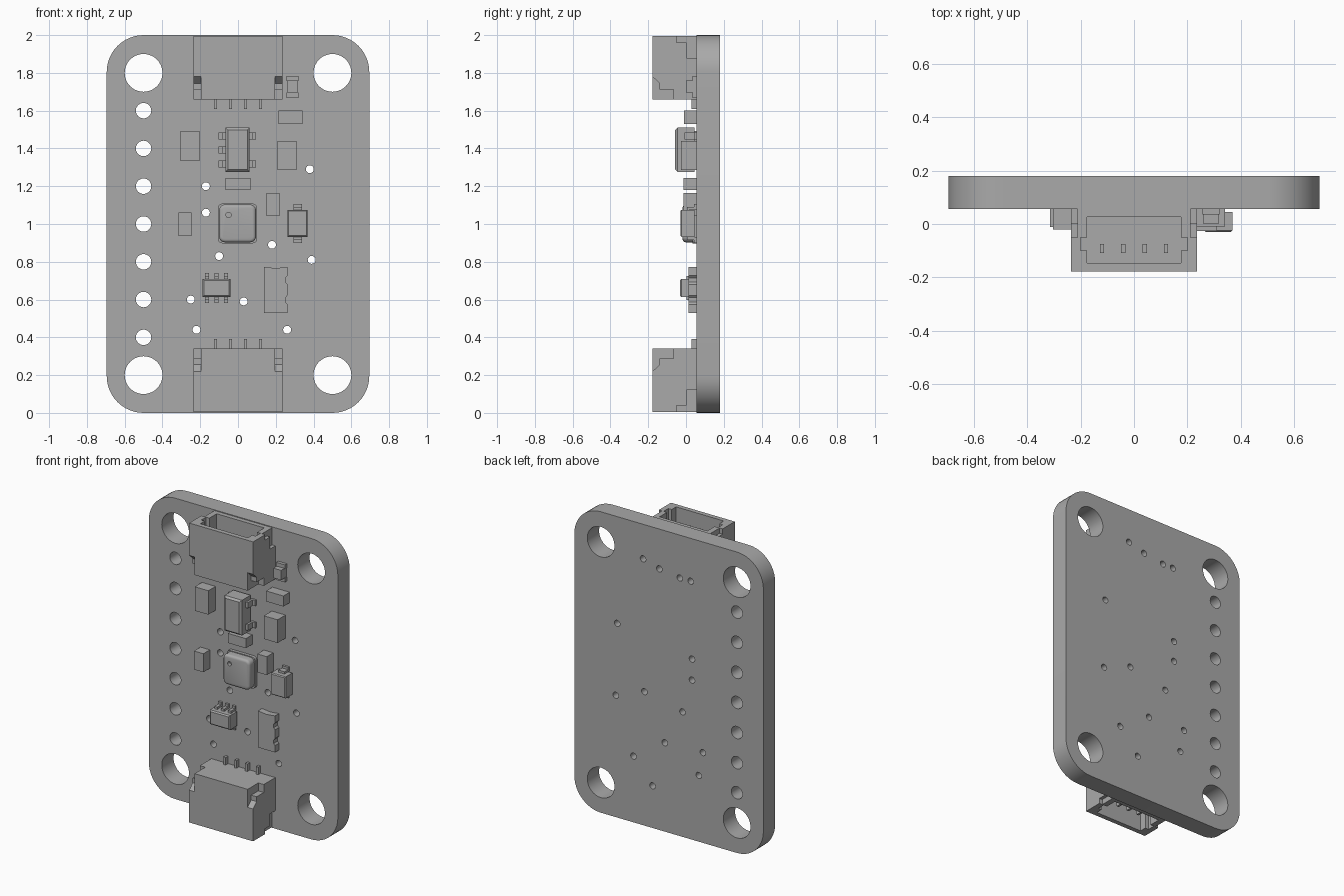
import bpy, bmesh
from math import cos, sin, pi
from mathutils import Matrix

old = bpy.data.objects.get("Cube")
if old:
    bpy.data.objects.remove(old, do_unlink=True)

GREY = (0.4, 0.4, 0.4, 1)
mat = bpy.data.materials.new("plain grey")
mat.use_nodes = True
mat.diffuse_color = GREY
mat.node_tree.nodes["Principled BSDF"].inputs["Base Color"].default_value = GREY

FACE = 0.056    # front surface of the board
BACK = 0.18


def prism(bm, axis, pts, a, b):
    """Extrude a 2D outline along an axis: x -> (y,z), y -> (x,z), z -> (x,y)."""
    def place(p, t):
        return {"x": (t, p[0], p[1]), "y": (p[0], t, p[1]), "z": (p[0], p[1], t)}[axis]
    lo = [bm.verts.new(place(p, a)) for p in pts]
    hi = [bm.verts.new(place(p, b)) for p in pts]
    faces = [bm.faces.new(lo), bm.faces.new(hi)]
    for i in range(len(pts)):
        j = (i + 1) % len(pts)
        faces.append(bm.faces.new((lo[i], lo[j], hi[j], hi[i])))
    bmesh.ops.recalc_face_normals(bm, faces=faces)


def rect(x0, x1, z0, z1):
    return [(x0, z0), (x1, z0), (x1, z1), (x0, z1)]


def circle(x, z, r, n):
    return [(x + r * cos(2 * pi * i / n), z + r * sin(2 * pi * i / n)) for i in range(n)]


def rounded(x0, x1, z0, z1, r, n):
    pts = []
    corners = [(x1 - r, z1 - r), (x0 + r, z1 - r), (x0 + r, z0 + r), (x1 - r, z0 + r)]
    for q, (cx, cz) in enumerate(corners):
        for i in range(n + 1):
            a = (q + i / n) * pi / 2
            pts.append((cx + r * cos(a), cz + r * sin(a)))
    return pts


def bevel_front(bm, y, width, segments):
    edges = [e for e in bm.edges if all(abs(v.co.y - y) < 1e-5 for v in e.verts)]
    bmesh.ops.bevel(bm, geom=edges, offset=width, segments=segments,
                    profile=0.5, affect="EDGES")


def finish(bm, name, smooth=False):
    mesh = bpy.data.meshes.new(name)
    bm.to_mesh(mesh)
    bm.free()
    mesh.materials.append(mat)
    ob = bpy.data.objects.new(name, mesh)
    bpy.context.collection.objects.link(ob)
    if smooth:
        smooth_shade(ob)
    return ob


def smooth_shade(ob):
    bpy.ops.object.select_all(action="DESELECT")
    ob.select_set(True)
    bpy.context.view_layer.objects.active = ob
    bpy.ops.object.shade_smooth_by_angle(angle=0.6)


def cut(ob, bm):
    """Subtract the cutter shapes and bake the result."""
    tool = finish(bm, "cutter")
    tool.hide_render = True
    mod = ob.modifiers.new("cut", "BOOLEAN")
    mod.operation, mod.solver, mod.object = "DIFFERENCE", "EXACT", tool
    deps = bpy.context.evaluated_depsgraph_get()
    baked = bpy.data.meshes.new_from_object(ob.evaluated_get(deps))
    ob.modifiers.clear()
    ob.data = baked
    bpy.data.objects.remove(tool, do_unlink=True)


def block(name, x0, x1, z0, z1, front, chamfer=0, rear=FACE):
    bm = bmesh.new()
    prism(bm, "y", rect(x0, x1, z0, z1), front, rear)
    if chamfer:
        bevel_front(bm, front, chamfer, 1)
    return finish(bm, name)


def leads(name, axis, feet, width, top):
    """Bent leads: each foot is (centre across, start, end) along the axis."""
    bm = bmesh.new()
    t = 0.014
    for c, s, e in feet:
        d = 1 if e > s else -1
        mid = s + (e - s) * 0.5
        path = [(s - d * 0.01, top), (mid, top), (mid, FACE - t), (e, FACE - t),
                (e, FACE), (mid - d * t, FACE), (mid - d * t, top + t), (s - d * 0.01, top + t)]
        if axis == "x":
            prism(bm, "z", path, c - width / 2, c + width / 2)
        else:
            prism(bm, "x", [(y, z) for z, y in path], c - width / 2, c + width / 2)
    finish(bm, name)


# Circuit board with mounting, pin and via holes
bm = bmesh.new()
prism(bm, "y", rounded(-0.695, 0.695, 0, 2, 0.195, 12), FACE, BACK)
board = finish(bm, "board")
bm = bmesh.new()
holes = [(x, z, 0.1, 40) for x in (-0.5, 0.5) for z in (0.2, 1.8)]
holes += [(-0.5, 0.4 + 0.2 * i, 0.041, 24) for i in range(7)]
vias = [(0.38, 1.29), (-0.17, 1.2), (-0.17, 1.06), (0.18, 0.89), (-0.1, 0.83),
        (0.39, 0.81), (-0.25, 0.6), (0.03, 0.59), (-0.22, 0.44), (0.26, 0.44),
        (0.12, 0.28), (0.19, 1.77), (0.07, 1.735), (-0.08, 1.715), (-0.16, 1.715)]
holes += [(x, z, 0.021, 16) for x, z in vias]
for x, z, r, n in holes:
    prism(bm, "y", circle(x, z, r, n), FACE - 0.1, BACK + 0.1)
cut(board, bm)
smooth_shade(board)


# Wire connectors: one at the top, a turned copy at the bottom
W = 0.235
TOP = 1.995


def connector(prefix):
    shell = block(prefix + "_connector_shell", -W, W, 1.66, TOP, -0.177)
    bm = bmesh.new()
    prism(bm, "z", [(-0.175, -0.146), (0.175, -0.146), (0.175, -0.1), (0.2, -0.1),
                    (0.2, -0.05), (0.175, -0.05), (0.175, 0.026), (-0.175, 0.026),
                    (-0.175, -0.05), (-0.2, -0.05), (-0.2, -0.1), (-0.175, -0.1)],
          1.72, 2.1)
    cut(shell, bm)
    bm = bmesh.new()
    latch = [(-0.3, 1.78), (-0.177, 1.78), (-0.14, 1.745), (-0.14, 1.713),
             (-0.065, 1.713), (-0.065, 1.6), (-0.3, 1.6)]
    ear = [(-0.05, 2.1), (-0.05, 1.96), (0.003, 1.96), (0.003, 1.88), (0.1, 1.88), (0.1, 2.1)]
    for s in (-1, 1):
        prism(bm, "x", latch, s * (W - 0.04), s * 0.3)
        prism(bm, "x", ear, s * (W - 0.023), s * 0.3)
    cut(shell, bm)
    bm = bmesh.new()
    for i in range(4):
        x = -0.12 + 0.08 * i
        prism(bm, "y", rect(x - 0.008, x + 0.008, 1.71, 1.92), -0.108, -0.075)
        prism(bm, "y", rect(x - 0.008, x + 0.008, 1.61, 1.67), 0.03, FACE)
    return shell, finish(bm, prefix + "_connector_pins")


connector("top")
turn = Matrix.Translation((0, 0, 2)) @ Matrix.Rotation(pi, 4, "Y")
for part in connector("bottom"):
    part.data.transform(turn)

# Plain rectangular chip parts
block("upper_right_chip", 0.214, 0.341, 1.53, 1.6, -0.01)
block("upper_left_capacitor", -0.304, -0.204, 1.334, 1.493, -0.02)
block("upper_right_capacitor", 0.209, 0.31, 1.286, 1.44, -0.027)
block("centre_chip", -0.066, 0.066, 1.18, 1.244, -0.012)
block("middle_right_chip", 0.151, 0.22, 1.043, 1.165, -0.012)
block("middle_left_chip", -0.315, -0.246, 0.937, 1.06, -0.012)

# Indicator lamp with flared end caps
block("lamp_body", 0.26, 0.317, 1.695, 1.76, 0)
for name, z0, z1 in (("lower", 1.668, 1.697), ("upper", 1.757, 1.784)):
    block("lamp_cap_" + name, 0.257, 0.32, z0, z1, 0.035)

# Five-lead regulator
block("regulator_body", -0.066, 0.061, 1.276, 1.51, -0.057, 0.012, 0.045)
leads("regulator_leads", "x", [(z, -0.066, -0.103) for z in (1.318, 1.392, 1.466)]
      + [(z, 0.061, 0.096) for z in (1.318, 1.466)], 0.038, -0.008)

# Sensor: base plate and rounded lid with a vent
bm = bmesh.new()
prism(bm, "y", rounded(-0.105, 0.1, 0.898, 1.108, 0.02, 3), 0.035, FACE)
finish(bm, "sensor_base")
bm = bmesh.new()
prism(bm, "y", rounded(-0.1, 0.095, 0.903, 1.103, 0.03, 5), -0.018, 0.035)
bevel_front(bm, -0.018, 0.016, 3)
lid = finish(bm, "sensor_lid")
bm = bmesh.new()
prism(bm, "y", circle(-0.05, 1.048, 0.014, 16), -0.1, 0.005)
cut(lid, bm)
smooth_shade(lid)

# Two-lead diode
block("diode_body", 0.262, 0.368, 0.932, 1.075, -0.03, 0.006, 0.045)
leads("diode_leads", "z", [(0.317, 1.075, 1.105), (0.317, 0.932, 0.9)], 0.045, 0.005)

# Six-lead transistor
block("transistor_body", -0.188, -0.04, 0.614, 0.709, -0.033, 0.008, 0.045)
leads("transistor_leads", "z", [(x, z, e) for x in (-0.164, -0.114, -0.064)
                                for z, e in ((0.709, 0.741), (0.614, 0.582))], 0.022, 0.002)

# Resistor pack with notched sides
bm = bmesh.new()
side = [(0.262, 0.53), (0.262, 0.575), (0.252, 0.587), (0.252, 0.61), (0.262, 0.622),
        (0.262, 0.68), (0.252, 0.692), (0.252, 0.715), (0.262, 0.727), (0.262, 0.773)]
prism(bm, "y", [(0.137, 0.53)] + side + [(0.2, 0.766), (0.137, 0.773)], 0.014, FACE)
finish(bm, "resistor_pack")
